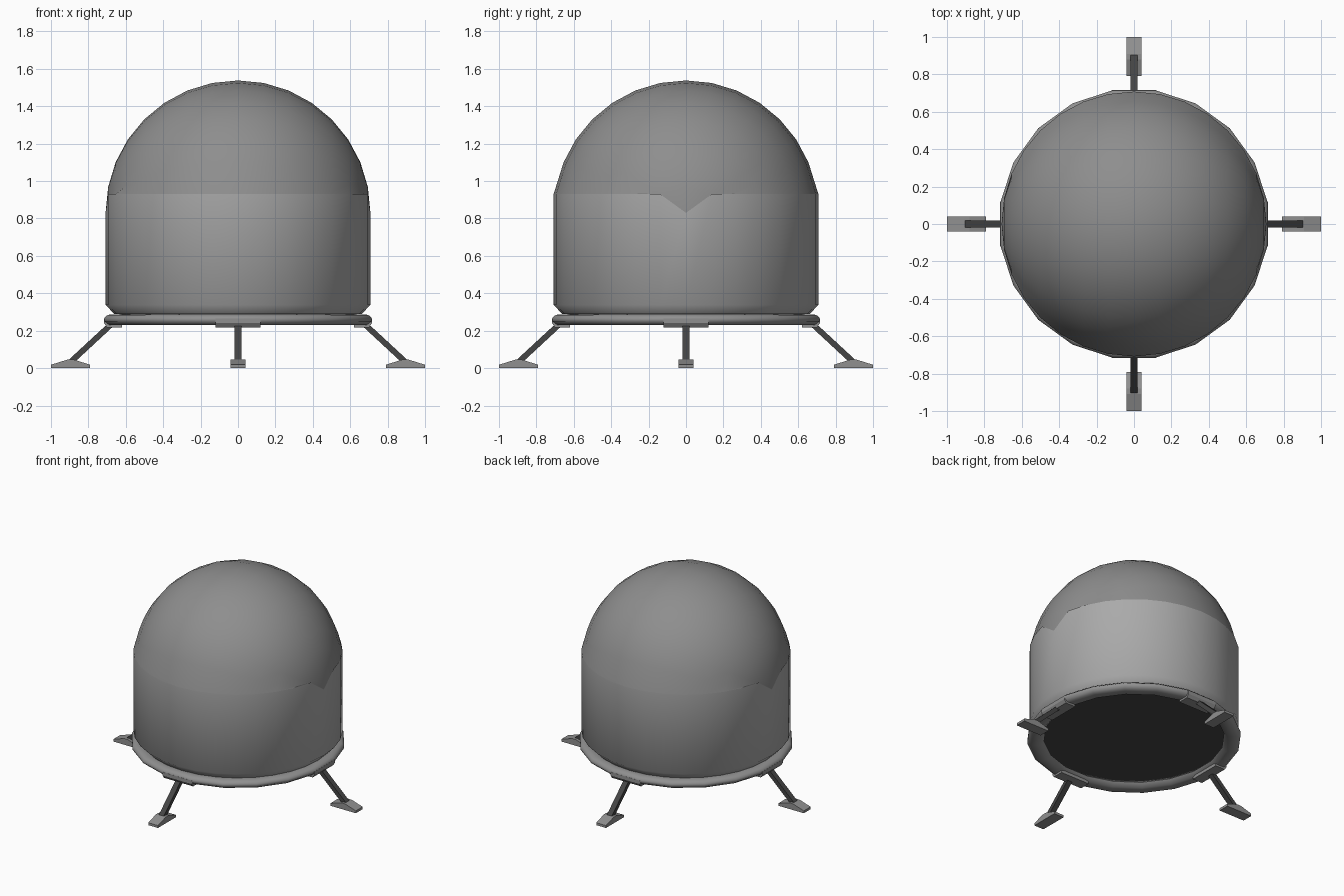
import bpy, bmesh
from math import sin, cos, pi, radians, degrees, atan2, sqrt, copysign
from mathutils import Matrix

if "Cube" in bpy.data.objects:
    bpy.data.objects.remove(bpy.data.objects["Cube"])


def material(name, v):
    m = bpy.data.materials.new(name)
    m.diffuse_color = (v, v, v, 1)
    m.use_nodes = True
    m.node_tree.nodes["Principled BSDF"].inputs["Base Color"].default_value = m.diffuse_color
    return m


dome_grey = material("dome_grey", 0.27)
wall_grey = material("wall_grey", 0.40)
fitting_grey = material("fitting_grey", 0.28)
dark_grey = material("dark_grey", 0.06)


def finish(bm, name, mat, angle=None):
    bmesh.ops.recalc_face_normals(bm, faces=bm.faces)
    me = bpy.data.meshes.new(name)
    bm.to_mesh(me)
    bm.free()
    if angle:
        me.shade_smooth()
        me.set_sharp_from_angle(angle=radians(angle))
    me.materials.append(mat)
    ob = bpy.data.objects.new(name, me)
    bpy.context.collection.objects.link(ob)
    return ob


def lathe(profile, seg, phase=0.0, closed=False):
    """Revolve (radius, z) points; radius 0 becomes a single pole."""
    bm = bmesh.new()
    rings = []
    for r, z in profile:
        if r == 0:
            rings.append([bm.verts.new((0, 0, z))] * seg)
        else:
            rings.append([bm.verts.new((r * cos(a), r * sin(a), z)) for a in
                          [(i + phase) * 2 * pi / seg for i in range(seg)]])
    pairs = list(zip(rings, rings[1:]))
    if closed:
        pairs.append((rings[-1], rings[0]))
    for lo, hi in pairs:
        for i in range(seg):
            j = (i + 1) % seg
            bm.faces.new(list(dict.fromkeys([lo[i], lo[j], hi[j], hi[i]])))
    return bm


def prism(outline, half_width):
    """Extrude an (x, z) outline symmetrically along y."""
    bm = bmesh.new()
    a = [bm.verts.new((x, -half_width, z)) for x, z in outline]
    b = [bm.verts.new((x, half_width, z)) for x, z in outline]
    bm.faces.new(a)
    bm.faces.new(b[::-1])
    n = len(a)
    for i in range(n):
        j = (i + 1) % n
        bm.faces.new((a[i], b[i], b[j], a[j]))
    return bm


R, CZ, SEAM = 0.708, 0.83, 0.93

# Domed roof: half sphere with its poles at left and right, lowest row flattened to the seam
bm = bmesh.new()
bmesh.ops.create_uvsphere(bm, u_segments=32, v_segments=16, radius=R)
below = []
for v in bm.verts:
    if abs(v.co.z) > R - 1e-4:
        continue
    a = degrees(atan2(v.co.y, abs(v.co.x)))
    if a < 10:
        below.append(v)
    elif a < 12:
        v.co.x = copysign(sqrt(R * R - v.co.z ** 2), v.co.x)
        v.co.y = SEAM - CZ
bmesh.ops.delete(bm, geom=below, context="VERTS")
bm.transform(Matrix(((0, 0, 1, 0), (1, 0, 0, 0), (0, 1, 0, CZ), (0, 0, 0, 1))))
finish(bm, "dome_roof", dome_grey, 80)

# Round wall with chamfered foot, notched where the dome poles sit
bm = lathe([(0.66, 0.288), (R, 0.338), (R, SEAM)], 32)
for v in bm.verts:
    if abs(v.co.y) < 1e-4 and v.co.z > 0.9:
        v.co.z = CZ
finish(bm, "lower_wall", wall_grey, 60)

# Floor, recessed behind the base ring
finish(lathe([(0, 0.288), (0.66, 0.288)], 32), "floor", dark_grey).data.flip_normals()

# Base ring
finish(lathe([(0.61, 0.26), (0.635, 0.232), (0.70, 0.23), (0.724, 0.25), (0.724, 0.268),
              (0.705, 0.285), (0.64, 0.288)], 20, 0.5, True), "base_ring", fitting_grey, 60)

# Four landing legs, each with bracket, strut and foot pad
for k, side in enumerate(("right", "back", "left", "front")):
    for part, outline, half, mat in (
        ("bracket", [(0.62, 0.217), (0.70, 0.217), (0.716, 0.24), (0.716, 0.265), (0.62, 0.265)],
         0.12, fitting_grey),
        ("strut", [(0.665, 0.225), (0.71, 0.225), (0.91, 0.04), (0.87, 0.035)], 0.02, dark_grey),
        ("foot_pad", [(0.79, 0), (1.0, 0), (1.0, 0.018), (0.91, 0.046),
                      (0.88, 0.046), (0.79, 0.018)], 0.04, fitting_grey),
    ):
        bm = prism(outline, half)
        bm.transform(Matrix.Rotation(k * pi / 2, 4, "Z"))
        finish(bm, f"{side}_leg_{part}", mat)
